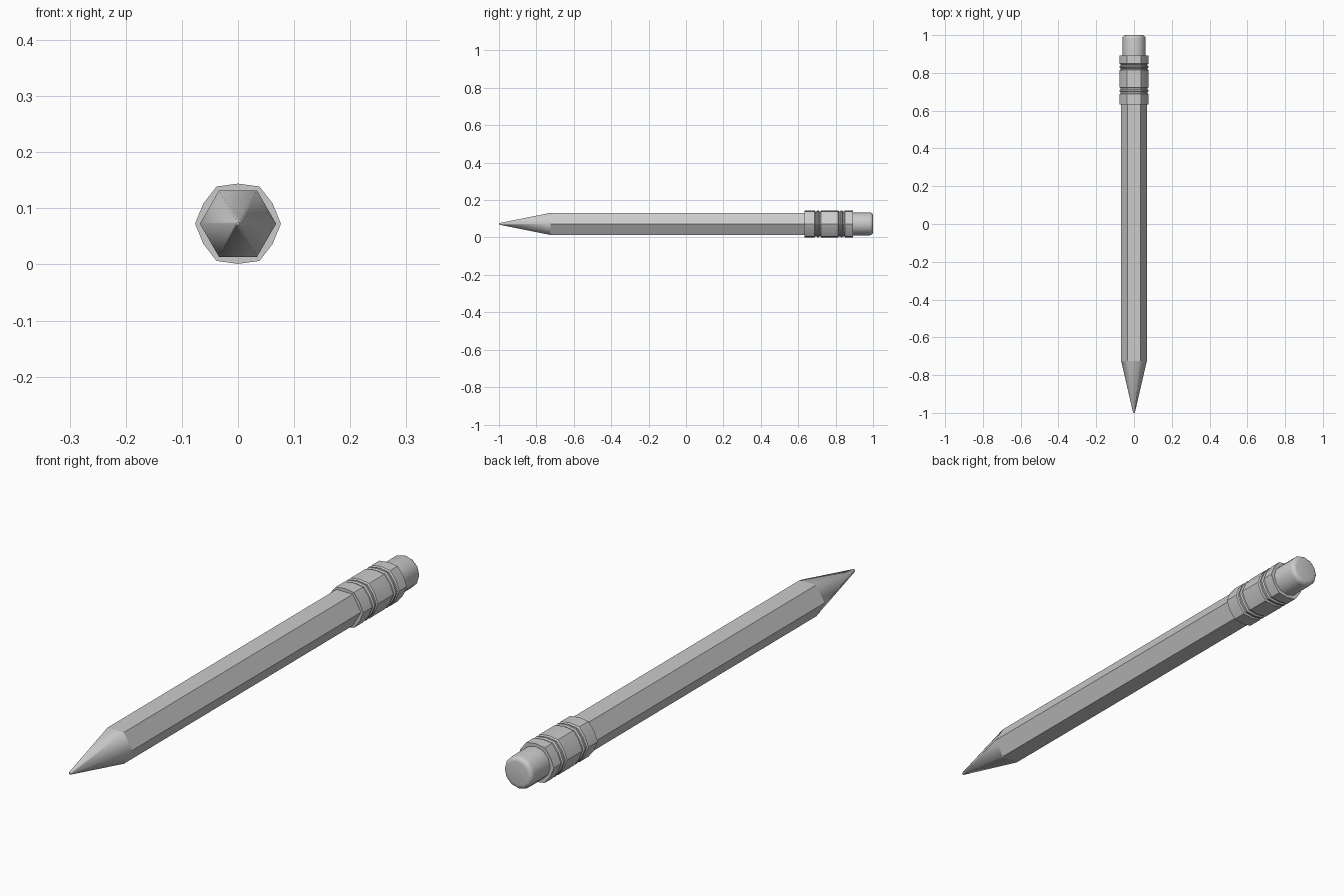
import bpy, bmesh, math

if "Cube" in bpy.data.objects:
    bpy.data.objects.remove(bpy.data.objects["Cube"])

CZ = 0.0725  # height of the pencil axis


def lathe(name, profile, sides, mid=1.0, angle=35):
    """Skin rings along y from (y, radius) pairs; mid scales every other corner."""
    bm = bmesh.new()
    rings = []
    for y, r in profile:
        ring = []
        for i in range(sides):
            a = 2 * math.pi * i / sides
            k = r * (mid if i % 2 else 1.0)
            ring.append(bm.verts.new((k * math.cos(a), y, CZ + k * math.sin(a))))
        rings.append(ring)
    for p, q in zip(rings, rings[1:]):
        for i in range(sides):
            j = (i + 1) % sides
            bm.faces.new((p[i], p[j], q[j], q[i]))
    bm.faces.new(rings[0])
    bm.faces.new(rings[-1])
    bmesh.ops.recalc_face_normals(bm, faces=bm.faces)
    me = bpy.data.meshes.new(name)
    bm.to_mesh(me)
    bm.free()
    ob = bpy.data.objects.new(name, me)
    bpy.context.collection.objects.link(ob)
    bpy.ops.object.select_all(action='DESELECT')
    ob.select_set(True)
    bpy.context.view_layer.objects.active = ob
    bpy.ops.object.shade_smooth_by_angle(angle=math.radians(angle))
    return ob


# hexagonal wooden body
lathe("pencil_body", [(-0.725, 0.068), (0.66, 0.068)], 6)

# sharpened cone with lead point, corners smoothed together
lathe("sharpened_tip", [(-1.0, 0.003), (-0.994, 0.006), (-0.725, 0.068)], 6, angle=62)


# metal ferrule: collars and barrel separated by pairs of grooves
def grooves(start):
    pts = []
    for n in range(2):
        y = start + 0.021 * n
        pts += [(y, 0.0765), (y + 0.004, 0.071), (y + 0.010, 0.071), (y + 0.014, 0.0765)]
    return pts


ferrule = [(0.633, 0.066), (0.633, 0.0765)]
ferrule += grooves(0.688) + grooves(0.814)
ferrule += [(0.893, 0.0765), (0.893, 0.058)]
lathe("ferrule", ferrule, 12, mid=0.935)

# eraser with a rounded end
bevel = [(0.983 + 0.017 * math.sin(t), 0.044 + 0.017 * math.cos(t))
         for t in (math.pi / 2 * i / 4 for i in range(5))]
lathe("eraser", [(0.87, 0.061)] + bevel, 12)
